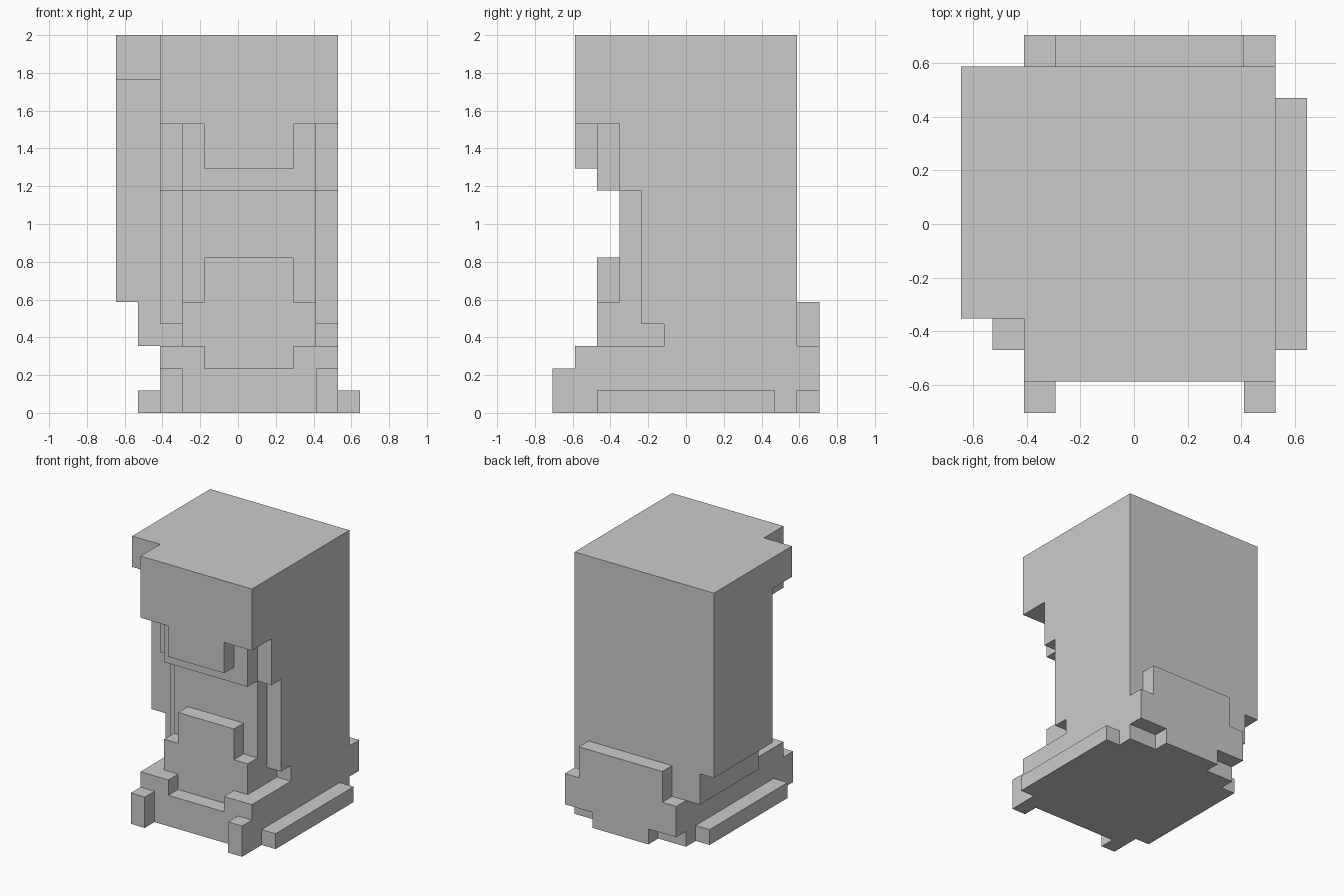
import bpy
import bmesh
from mathutils import Vector

cube = bpy.data.objects.get("Cube")
if cube:
    bpy.data.objects.remove(cube, do_unlink=True)

# The model sits on a block grid 11 wide, 12 deep and 17 high
UNIT = 2 / 17
CENTRE = Vector((5.5, 6, 0))

grey = bpy.data.materials.new("plain grey")
grey.use_nodes = True
colour = (0.6, 0.6, 0.6, 1)
grey.diffuse_color = colour
grey.node_tree.nodes["Principled BSDF"].inputs["Base Color"].default_value = colour


def extrude(name, axis, profile, start, end):
    """Extrude a profile along x (profile in y, z) or along y (profile in x, z)."""
    bm = bmesh.new()
    points = [(start, a, b) if axis == "x" else (a, start, b) for a, b in profile]
    face = bm.faces.new([bm.verts.new((Vector(p) - CENTRE) * UNIT) for p in points])
    step = Vector((1, 0, 0) if axis == "x" else (0, 1, 0)) * (end - start) * UNIT
    result = bmesh.ops.extrude_face_region(bm, geom=[face], use_keep_orig=True)
    moved = [v for v in result["geom"] if isinstance(v, bmesh.types.BMVert)]
    bmesh.ops.translate(bm, verts=moved, vec=step)
    bmesh.ops.recalc_face_normals(bm, faces=bm.faces)
    mesh = bpy.data.meshes.new(name)
    bm.to_mesh(mesh)
    bm.free()
    mesh.materials.append(grey)
    obj = bpy.data.objects.new(name, mesh)
    bpy.context.collection.objects.link(obj)
    return obj


def box(name, x, y, z):
    corners = [(y[0], z[0]), (y[1], z[0]), (y[1], z[1]), (y[0], z[1])]
    return extrude(name, "x", corners, *x)


# Middle of the body: base, belly, face and top of the head
extrude("body_core", "x", [
    (1, 0), (11, 0), (11, 17), (1, 17), (1, 13), (2, 13),
    (2, 10), (3, 10), (3, 5), (2, 5), (2, 2), (1, 2)], 3, 9)
box("fringe", (4, 8), (1, 2), (11, 13))
box("chest_block", (4, 8), (2, 3), (5, 7))

# Paired parts, mirrored about the body's middle
wall = [(1, 0), (11, 0), (11, 17), (1, 17), (1, 13), (3, 13),
        (3, 10), (4, 10), (4, 4), (5, 4), (5, 3), (1, 3)]
for side, sign in (("left", 1), ("right", -1)):
    def span(a, b):
        return sorted((6 + sign * a, 6 + sign * b))
    extrude(side + "_side_wall", "x", wall, *span(3, 4))
    box(side + "_base_corner", span(2, 3), (1, 2), (2, 3))
    box(side + "_front_foot", span(3, 4), (0, 1), (0, 2))
    box(side + "_base_bar", span(4, 5), (2, 10), (0, 1))

# Thick slab on the right side, with its lower step
extrude("right_slab", "x", [
    (5, 5), (11, 5), (11, 17), (3, 17), (3, 15), (5, 15)], 0, 2)
box("right_slab_step", (1, 2), (5, 11), (3, 5))

# Stepped plate on the back
extrude("back_plate", "y", [
    (4, 0), (8, 0), (8, 1), (10, 1), (10, 3), (9, 3),
    (9, 5), (3, 5), (3, 3), (2, 3), (2, 1), (4, 1)], 11, 12)
